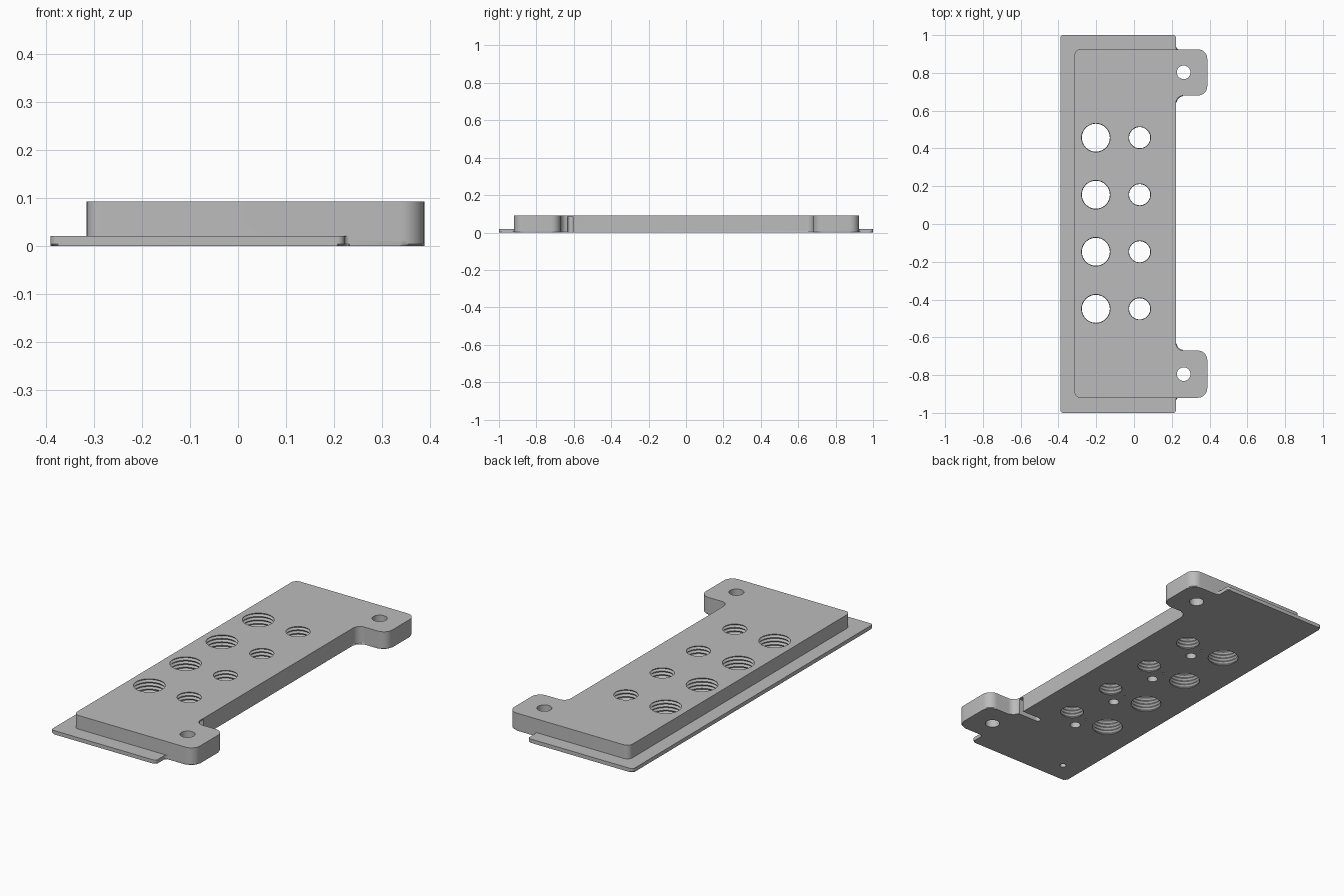
import bpy, bmesh, math
from mathutils import Vector

cube = bpy.data.objects.get("Cube")
if cube:
    bpy.data.objects.remove(cube, do_unlink=True)

grey = bpy.data.materials.new("machined grey")
grey.use_nodes = True
grey.diffuse_color = (0.5, 0.5, 0.5, 1)
grey.node_tree.nodes["Principled BSDF"].inputs["Base Color"].default_value = (0.5, 0.5, 0.5, 1)


def rounded(corners, steps=8):
    """Fillet a polygon of (x, y, radius) right-angle corners."""
    points = []
    for i, (x, y, r) in enumerate(corners):
        p = Vector((x, y))
        a = (Vector(corners[i - 1][:2]) - p).normalized() * r
        b = (Vector(corners[(i + 1) % len(corners)][:2]) - p).normalized() * r
        for k in range(steps + 1):
            t = k / steps * math.pi / 2
            points.append(p + a * (1 - math.sin(t)) + b * (1 - math.cos(t)))
    return points


def prism(bm, outline, z0, z1):
    low = [bm.verts.new((p.x, p.y, z0)) for p in outline]
    high = [bm.verts.new((p.x, p.y, z1)) for p in outline]
    n = len(low)
    bottom = bm.faces.new(low[::-1])
    bm.faces.new(high)
    for i in range(n):
        j = (i + 1) % n
        bm.faces.new((low[i], low[j], high[j], high[i]))
    return bottom


def lathe(bm, x, y, profile, n=40):
    """Closed turned solid from (radius, z) pairs, lowest first."""
    rings = [[bm.verts.new((x + r * math.cos(2 * math.pi * k / n),
                            y + r * math.sin(2 * math.pi * k / n), z)) for k in range(n)]
             for r, z in profile]
    bm.faces.new(rings[0][::-1])
    bm.faces.new(rings[-1])
    for a, b in zip(rings, rings[1:]):
        for k in range(n):
            j = (k + 1) % n
            bm.faces.new((a[k], a[j], b[j], b[k]))


def make(name, bm):
    bmesh.ops.recalc_face_normals(bm, faces=bm.faces[:])
    mesh = bpy.data.meshes.new(name)
    bm.to_mesh(mesh)
    bm.free()
    mesh.materials.append(grey)
    ob = bpy.data.objects.new(name, mesh)
    bpy.context.collection.objects.link(ob)
    return ob


def combine(target, other, operation):
    mod = target.modifiers.new(operation, 'BOOLEAN')
    mod.operation, mod.solver, mod.object = operation, 'EXACT', other
    bpy.context.view_layer.objects.active = target
    bpy.ops.object.modifier_apply(modifier=mod.name)
    bpy.data.objects.remove(other, do_unlink=True)


TOP, EDGE, EAR = 0.092, 0.222, 0.388
FRONT, BACK = -0.92, 0.925

# The mounting ears share their outline between flange and block
ears = [(EAR, FRONT, 0.05), (EAR, -0.67, 0.05), (EDGE, -0.67, 0.04),
        (EDGE, 0.68, 0.04), (EAR, 0.68, 0.05), (EAR, BACK, 0.05)]

# Thin flange with a chamfered underside
bm = bmesh.new()
flange = rounded([(-0.39, -1, 0.015), (EDGE, -1, 0.015), (EDGE, FRONT, 0.01)] + ears +
                 [(EDGE, BACK, 0.01), (EDGE, 1, 0.015), (-0.39, 1, 0.015)])
bottom = prism(bm, flange, 0, 0.02)
bmesh.ops.bevel(bm, geom=list(bottom.edges), offset=0.004, segments=1, affect='EDGES')
body = make("manifold_plate", bm)

# Thick block on top
bm = bmesh.new()
prism(bm, rounded([(-0.315, FRONT, 0.03)] + ears + [(-0.315, BACK, 0.03)]), 0.012, TOP)
combine(body, make("block", bm), 'UNION')

# Threaded ports, with blind holes and pin holes underneath
bm = bmesh.new()
half_pitch = TOP / 10


def thread(r):
    return [(r + (0.008 if i % 2 else 0), (i - 2) * half_pitch + 0.002) for i in range(15)]


for i in range(4):
    y = 0.457 - 0.302 * i
    lathe(bm, -0.202, y, thread(0.074))
    lathe(bm, 0.03, y, thread(0.056))
    lathe(bm, -0.066, y - 0.09, [(0.026, -0.02), (0.026, 0.06)], 24)
    lathe(bm, -0.07, y - 0.01, [(0.006, -0.02), (0.006, 0.04)], 12)

# Ear screw holes and the blind locating hole in the corner
for y in (-0.795, 0.803):
    lathe(bm, 0.263, y, [(0.036, -0.02), (0.036, 0.12)])
lathe(bm, -0.28, -0.89, [(0.016, -0.02), (0.016, 0.05)], 20)

# Relief slot beside the front ear
slot = [(0.1, -0.633, 0.014), (0.3, -0.633, 0.005), (0.3, -0.603, 0.005), (0.1, -0.603, 0.014)]
prism(bm, rounded(slot), -0.02, 0.086)
combine(body, make("hole_cutter", bm), 'DIFFERENCE')

# Smooth curved walls, crisp edges
bpy.ops.object.select_all(action='DESELECT')
body.select_set(True)
bpy.context.view_layer.objects.active = body
bpy.ops.object.shade_smooth_by_angle(angle=math.radians(30))
